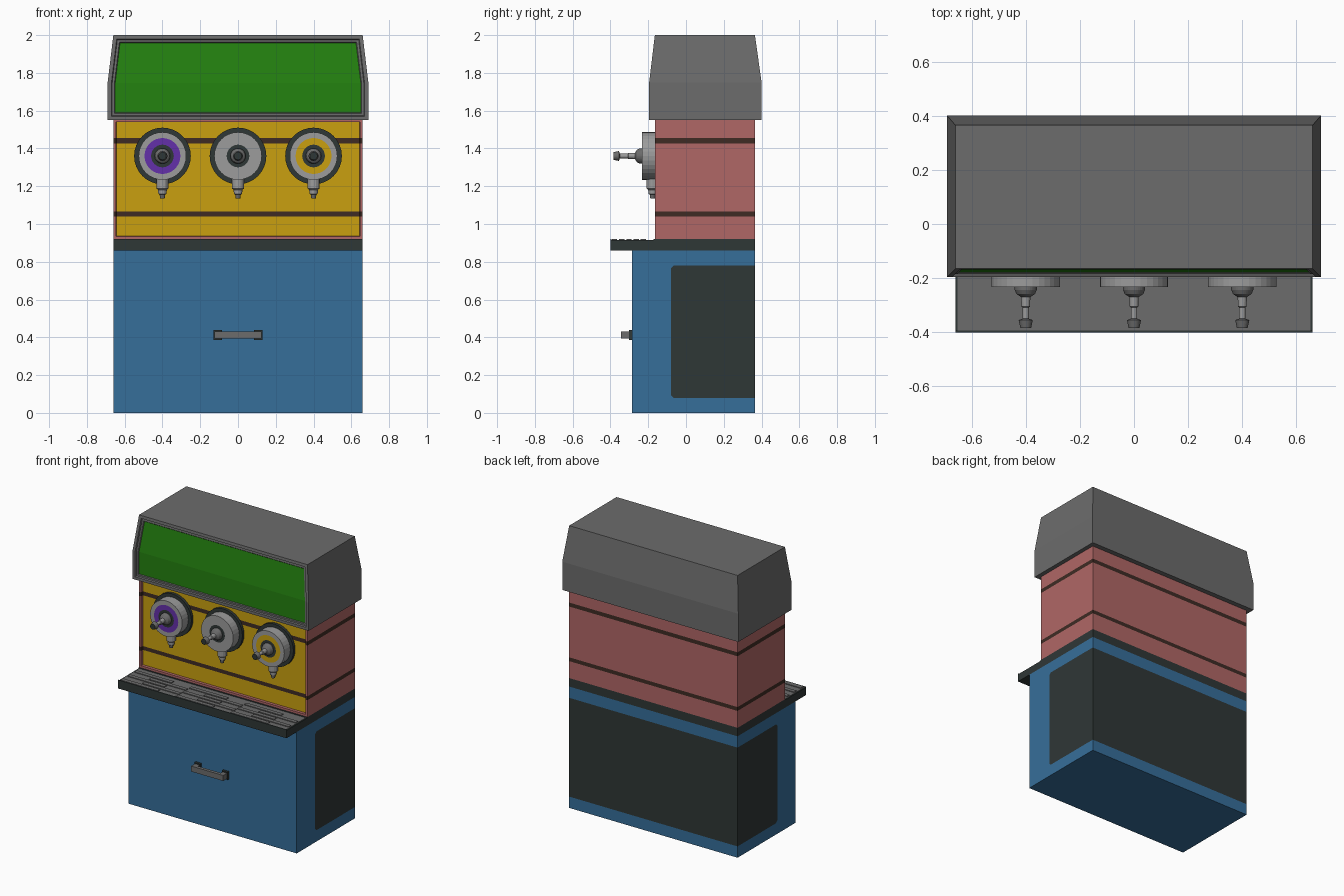
import bpy, bmesh, math
from mathutils import Vector

if "Cube" in bpy.data.objects:
    bpy.data.objects.remove(bpy.data.objects["Cube"])


def material(name, *rgb):
    lin = [(c / 255 / 12.92) if c < 11 else ((c / 255 + 0.055) / 1.055) ** 2.4 for c in rgb]
    m = bpy.data.materials.new(name)
    m.use_nodes = True
    m.diffuse_color = (*lin, 1)
    bsdf = next(n for n in m.node_tree.nodes if n.type == 'BSDF_PRINCIPLED')
    bsdf.inputs["Base Color"].default_value = (*lin, 1)
    return m


BLUE = material("cabinet blue", 54, 110, 154)
DARK = material("dark slate", 47, 55, 54)
PINK = material("dusty pink", 176, 103, 102)
YELLOW = material("mustard yellow", 202, 160, 16)
BROWN = material("dark brown", 62, 43, 36)
GREY = material("charcoal grey", 108, 108, 108)
GREEN = material("sign green", 36, 130, 16)
STEEL = material("light steel", 156, 156, 156)
PURPLE = material("purple", 100, 48, 170)


def finish(name, bm, mats):
    mesh = bpy.data.meshes.new(name)
    bm.to_mesh(mesh)
    bm.free()
    for m in mats:
        mesh.materials.append(m)
    ob = bpy.data.objects.new(name, mesh)
    bpy.context.collection.objects.link(ob)
    return ob


def stack(*rings):
    """Closed solid through rectangles given as half width, front y, back y, z."""
    bm = bmesh.new()
    loops = [[bm.verts.new(p) for p in ((-w, f, z), (w, f, z), (w, b, z), (-w, b, z))]
             for w, f, b, z in rings]
    for lo, hi in zip(loops, loops[1:]):
        for i in range(4):
            j = (i + 1) % 4
            bm.faces.new((lo[i], lo[j], hi[j], hi[i]))
    bm.faces.new(loops[0][::-1])
    bm.faces.new(loops[-1])
    bm.normal_update()
    return bm


def box(name, x0, x1, y0, y1, z0, z1, mat):
    half = (x1 - x0) / 2
    bm = stack((half, y0, y1, z0), (half, y0, y1, z1))
    bmesh.ops.translate(bm, verts=bm.verts, vec=((x0 + x1) / 2, 0, 0))
    return finish(name, bm, [mat])


def cut(bm, point, normal):
    bmesh.ops.bisect_plane(bm, geom=bm.verts[:] + bm.edges[:] + bm.faces[:],
                           plane_co=point, plane_no=Vector(normal).normalized())


def inset_front(bm, steps):
    """Inset the front faces in steps of thickness and depth; return the inner faces."""
    faces = [f for f in bm.faces if f.normal.y < -0.9]
    for thickness, depth in steps:
        bmesh.ops.inset_region(bm, faces=faces, thickness=thickness, depth=depth,
                               use_even_offset=True, use_boundary=True)
    return faces


def lathe(name, origin, axis, side, profile, sides=32):
    """Turn (radius, distance, material of next strip) around an axis."""
    bm = bmesh.new()
    origin, axis, side = Vector(origin), Vector(axis), Vector(side)
    other = axis.cross(side)
    mats = []
    rings = []
    for r, d, m in profile:
        if m not in mats:
            mats.append(m)
        angles = [2 * math.pi * i / sides for i in range(sides)]
        rings.append([bm.verts.new(origin + axis * d + (side * math.cos(a) + other * math.sin(a)) * r)
                      for a in angles])
    for k in range(len(rings) - 1):
        for i in range(sides):
            j = (i + 1) % sides
            f = bm.faces.new((rings[k][i], rings[k][j], rings[k + 1][j], rings[k + 1][i]))
            f.material_index = mats.index(profile[k][2])
    bm.faces.new(rings[0][::-1]).material_index = mats.index(profile[0][2])
    bm.faces.new(rings[-1]).material_index = mats.index(profile[-1][2])
    bmesh.ops.recalc_face_normals(bm, faces=bm.faces)
    return finish(name, bm, mats)


# Lower cabinet with a dark panel wrapping the sides and back
W, BACK = 0.66, 0.365
LOW, HIGH, EDGE, CHAMFER = 0.08, 0.78, -0.08, 0.015
bm = stack((W, -0.285, BACK, 0), (W, -0.285, BACK, 0.86))
cut(bm, (0, 0, LOW), (0, 0, 1))
cut(bm, (0, 0, HIGH), (0, 0, 1))
cut(bm, (0, EDGE, 0), (0, 1, 0))
cut(bm, (0, EDGE + CHAMFER, LOW), (0, 1, 1))
cut(bm, (0, EDGE + CHAMFER, HIGH), (0, 1, -1))
for f in bm.faces:
    c = f.calc_center_median()
    inside = LOW < c.z < HIGH and c.y > EDGE
    corner = min(c.z - LOW, HIGH - c.z) + c.y - EDGE < CHAMFER
    f.material_index = int(inside and not corner and abs(f.normal.z) < 0.5)
finish("lower_cabinet", bm, [BLUE, DARK])

# Cabinet handle
for name, s in (("left", 1), ("right", -1)):
    x0, x1 = sorted((s * 0.085, s * 0.13))
    box(f"handle_plate_{name}", x0, x1, -0.302, -0.285, 0.385, 0.44, DARK)
    x0, x1 = sorted((s * 0.09, s * 0.125))
    box(f"handle_post_{name}", x0, x1, -0.33, -0.30, 0.393, 0.432, GREY)
box("handle_bar", -0.125, 0.125, -0.345, -0.322, 0.393, 0.432, GREY)

# Counter with drip tray and staggered slats
box("counter", -W, W, -0.40, BACK, 0.86, 0.914, DARK)
for name, y0, y1 in (("front", -0.40, -0.394), ("rear", -0.172, BACK)):
    box(f"counter_{name}_lip", -W, W, y0, y1, 0.914, 0.92, DARK)
box("drip_tray", -0.652, 0.652, -0.394, -0.172, 0.91, 0.916, GREY)
for row in range(5):
    y = -0.226 - row * 0.038
    shift = -0.07 if row % 2 == 0 else 0.07
    for k in (-1, 0, 1):
        x = shift + k * 0.43
        box(f"tray_slat_{row}_{k + 1}", x - 0.145, x + 0.145, y - 0.014, y + 0.014, 0.914, 0.921, GREY)

# Upper body: recessed front panel and two stripes all round
FRONT, RECESS = -0.165, 0.02
STRIPES = ((1.04, 1.067), (1.427, 1.455))
bm = stack((W, FRONT, BACK, 0.92), (W, FRONT, BACK, 1.555))
for f in inset_front(bm, ((0.015, 0), (0.0005, -RECESS))):
    f.material_index = 1
for z in [z for pair in STRIPES for z in pair]:
    cut(bm, (0, 0, z), (0, 0, 1))
for f in bm.faces:
    z = f.calc_center_median().z
    if abs(f.normal.z) < 0.5 and any(a < z < b for a, b in STRIPES):
        f.material_index = 2
finish("upper_body", bm, [PINK, YELLOW, BROWN])

# Hood with tapered top and framed sign
bm = stack((0.69, -0.195, 0.40, 1.55), (0.69, -0.195, 0.40, 1.75), (W, FRONT, BACK, 2.0))
for f in inset_front(bm, ((0.02, 0), (0.004, -0.01), (0.012, 0), (0.004, -0.006))):
    f.material_index = 1
finish("hood", bm, [GREY, GREEN])

# Three dispensers with coloured rings, levers and spouts
for name, x, ring in (("right", -0.4, PURPLE), ("middle", 0, STEEL), ("left", 0.4, YELLOW)):
    lathe(f"dispenser_{name}", (x, FRONT, 1.36), (0, -1, 0), (1, 0, 0), (
        (0.15, -RECESS, DARK), (0.15, 0, DARK), (0.126, 0, STEEL),
        (0.126, 0.068, STEEL), (0.095, 0.068, ring), (0.06, 0.068, DARK),
        (0.041, 0.068, GREY), (0.041, 0.078, GREY), (0.034, 0.094, GREY),
        (0.017, 0.105, STEEL), (0.016, 0.14, STEEL), (0.012, 0.143, STEEL),
        (0.012, 0.185, GREY), (0.026, 0.19, GREY), (0.02, 0.219, DARK), (0.012, 0.219, DARK)))
    lathe(f"spout_{name}", (x, FRONT - 0.012, 1.26), (0, 0, -1), (1, 0, 0), (
        (0.032, 0, STEEL), (0.032, 0.072, STEEL), (0.023, 0.08, STEEL),
        (0.022, 0.1, GREY), (0.015, 0.104, GREY), (0.012, 0.125, GREY)), 16)
